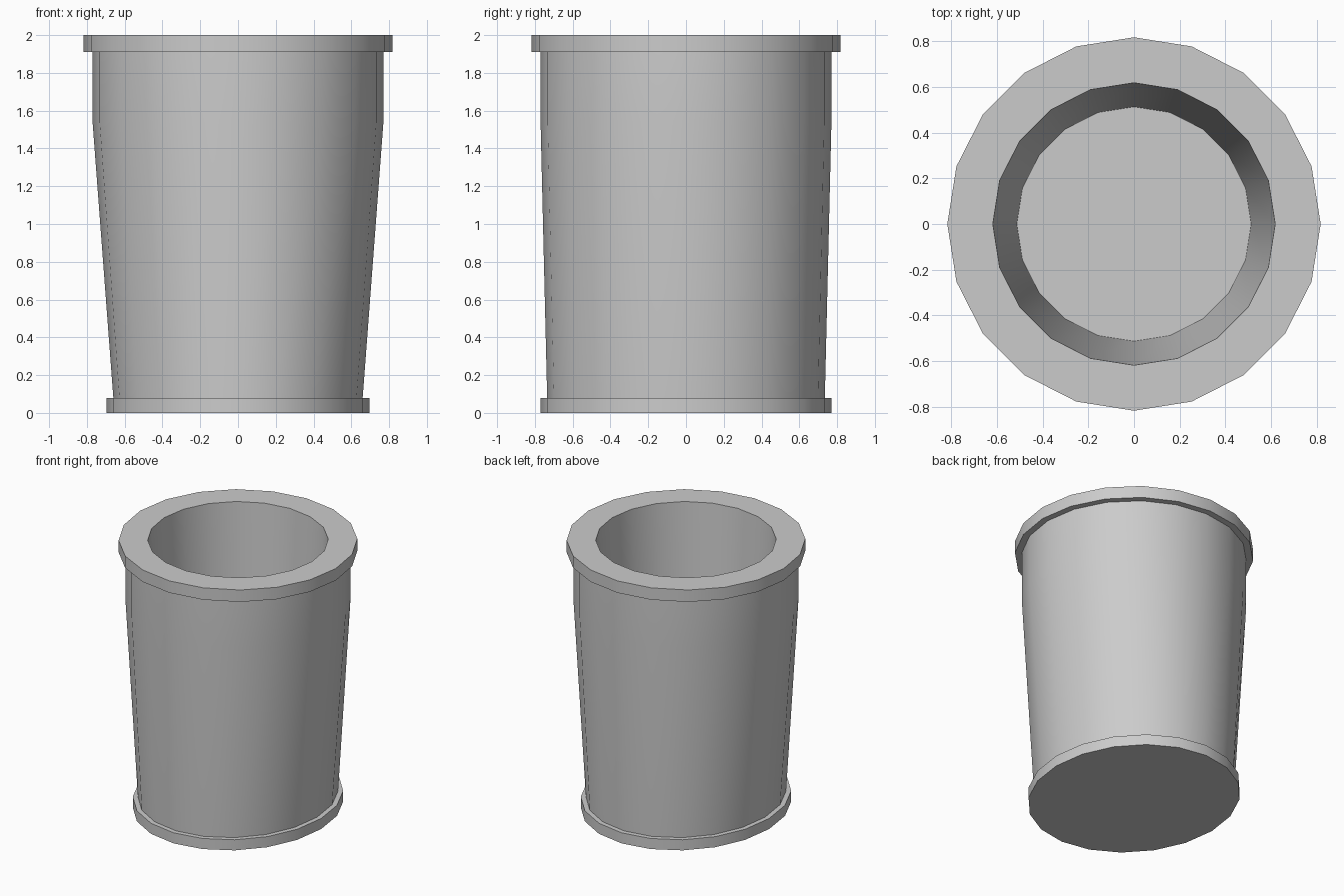
import bpy, bmesh, math

if "Cube" in bpy.data.objects:
    bpy.data.objects.remove(bpy.data.objects["Cube"])

SIDES = 20

# Rings from base centre, up the outside, over the rim, down to the inner floor:
# (half width x, half width y, z)
RINGS = [
    (0.695, 0.77, 0.0), (0.695, 0.77, 0.08),        # base band
    (0.66, 0.735, 0.08), (0.77, 0.77, 1.54),        # oval tapered body
    (0.77, 0.77, 1.91),                             # straight upper body
    (0.817, 0.817, 1.91), (0.817, 0.817, 2.0),      # rim band
    (0.618, 0.618, 2.0), (0.513, 0.513, 0.08),      # inner wall
]


def loft(name, rings):
    """Join elliptical rings into one closed shell."""
    bm = bmesh.new()
    loops = []
    for rx, ry, z in rings:
        angles = [2 * math.pi * i / SIDES for i in range(SIDES)]
        loops.append([bm.verts.new((rx * math.cos(a), ry * math.sin(a), z)) for a in angles])
    for low, high in zip(loops, loops[1:]):
        for i in range(SIDES):
            j = (i + 1) % SIDES
            bm.faces.new((low[i], low[j], high[j], high[i]))
    bm.faces.new(loops[0][::-1])
    bm.faces.new(loops[-1])
    bmesh.ops.recalc_face_normals(bm, faces=bm.faces)
    mesh = bpy.data.meshes.new(name)
    bm.to_mesh(mesh)
    bm.free()
    obj = bpy.data.objects.new(name, mesh)
    bpy.context.collection.objects.link(obj)
    return obj


# Hollow cup with base and rim bands
cup = loft("cup", RINGS)
bpy.context.view_layer.objects.active = cup
cup.select_set(True)
bpy.ops.object.shade_smooth_by_angle(angle=math.radians(30))
